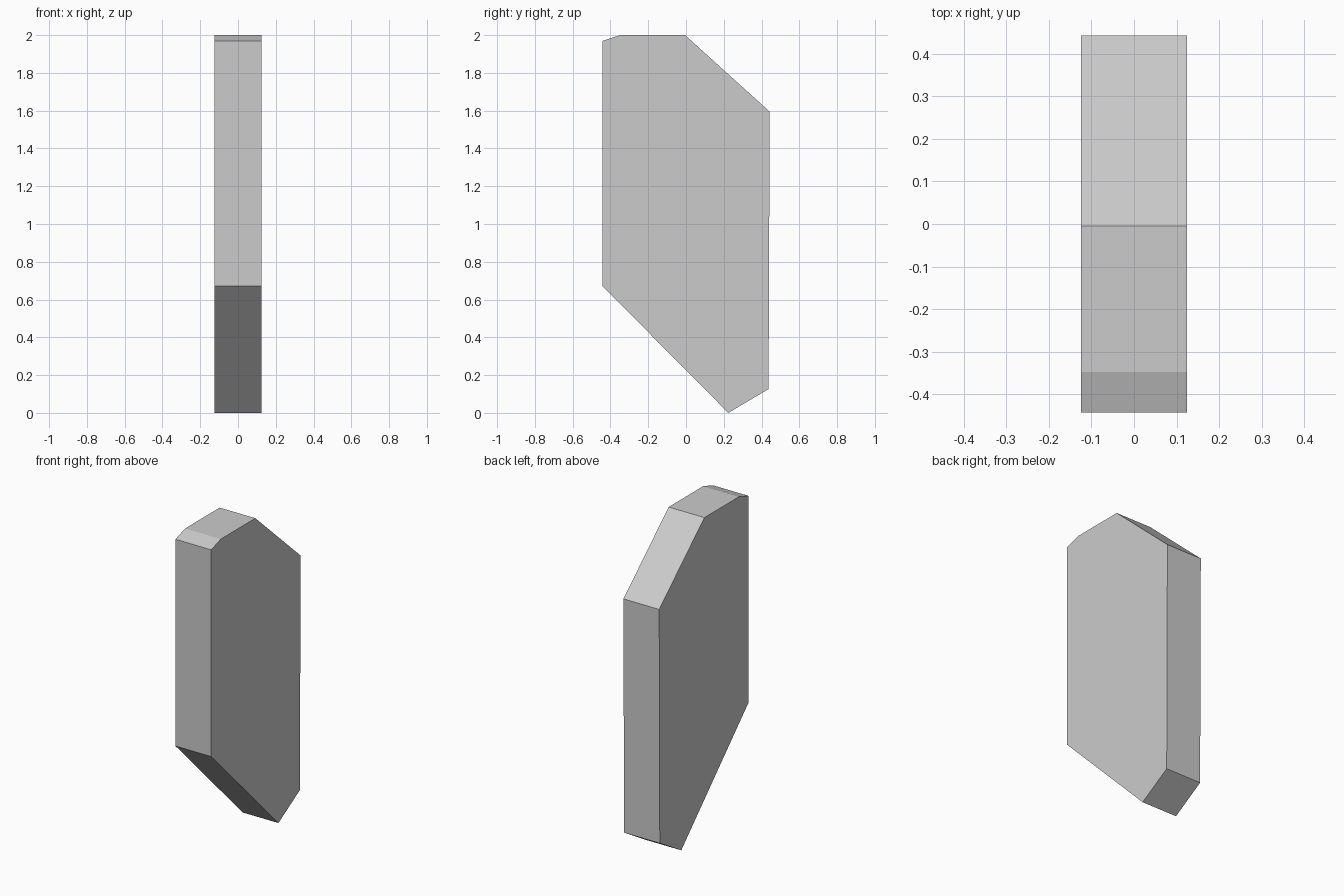
import bpy, bmesh

if "Cube" in bpy.data.objects:
    bpy.data.objects.remove(bpy.data.objects["Cube"])

HALF_WIDTH = 0.124

# Side profile of the slab as (y, z)
PROFILE = [(-0.443, 0.672), (0.224, 0.0), (0.437, 0.126), (0.443, 1.595),
           (-0.005, 2.0), (-0.348, 2.0), (-0.443, 1.969)]

# Extrude the profile across x into a flat-faced slab
bm = bmesh.new()
face = bm.faces.new([bm.verts.new((-HALF_WIDTH, y, z)) for y, z in PROFILE])
ext = bmesh.ops.extrude_face_region(bm, geom=[face])
verts = [v for v in ext["geom"] if isinstance(v, bmesh.types.BMVert)]
bmesh.ops.translate(bm, verts=verts, vec=(2 * HALF_WIDTH, 0, 0))
bmesh.ops.recalc_face_normals(bm, faces=bm.faces)

mesh = bpy.data.meshes.new("angular_slab")
bm.to_mesh(mesh)
bm.free()
slab = bpy.data.objects.new("angular_slab", mesh)
bpy.context.collection.objects.link(slab)
